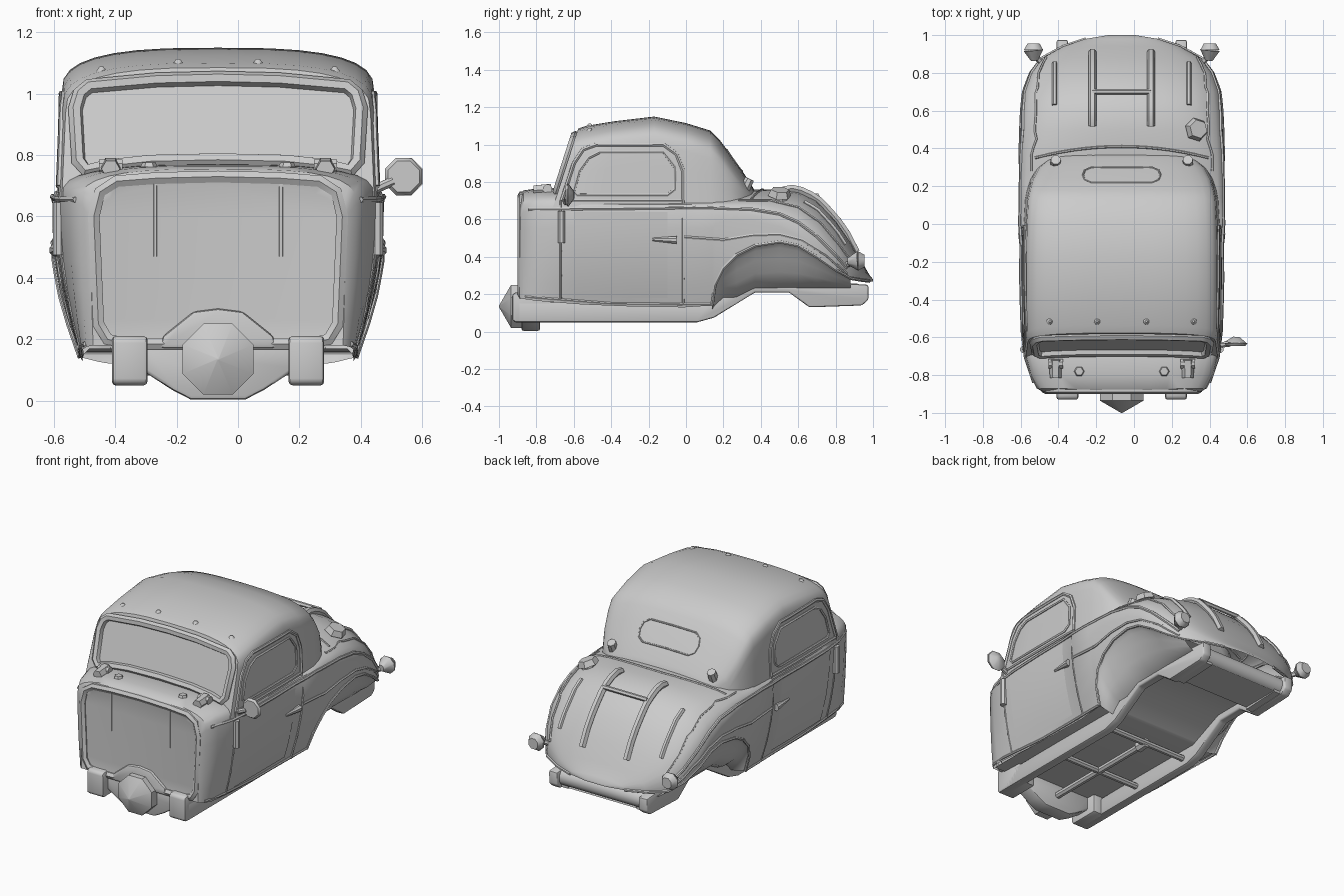
import bpy, bmesh, math
from mathutils import Vector, Matrix
from mathutils.bvhtree import BVHTree

if "Cube" in bpy.data.objects:
    bpy.data.objects.remove(bpy.data.objects["Cube"])

XC = -0.065          # the body's centre line; everything is built on x=0 and shifted at the end
trees = []

def finish(name, bm, track=False):
    bmesh.ops.recalc_face_normals(bm, faces=bm.faces)
    if track:
        trees.append(BVHTree.FromBMesh(bm))
    me = bpy.data.meshes.new(name)
    bm.to_mesh(me); bm.free()
    ob = bpy.data.objects.new(name, me)
    bpy.context.collection.objects.link(ob)
    return ob

def loft(name, rows, cap_front=False, cap_back=False, inset=None, track=False):
    bm = bmesh.new()
    vs = [[bm.verts.new(p) for p in r] for r in rows]
    for a, b in zip(vs, vs[1:]):
        for i in range(len(a) - 1):
            bm.faces.new((a[i], a[i+1], b[i+1], b[i]))
    cap = bm.faces.new(vs[0]) if cap_front else None
    if cap_back:
        bm.faces.new(vs[-1])
    bmesh.ops.recalc_face_normals(bm, faces=bm.faces)
    if inset:
        bmesh.ops.inset_individual(bm, faces=[cap], thickness=inset[0], depth=inset[1])
    return finish(name, bm, track)

def prism(name, pts, axis, a, b, bevel=0):
    at = (lambda p, t: (t, p[0], p[1])) if axis == 'x' else (lambda p, t: (p[0], t, p[1]))
    bm = bmesh.new()
    f = bm.faces.new([bm.verts.new(at(p, a)) for p in pts])
    r = bmesh.ops.extrude_face_region(bm, geom=[f])
    d = Vector(at((0, 0), b - a))
    bmesh.ops.translate(bm, verts=[v for v in r['geom'] if isinstance(v, bmesh.types.BMVert)], vec=d)
    ob = finish(name, bm)
    if bevel:
        m = ob.modifiers.new('bevel', 'BEVEL'); m.width = bevel; m.segments = 2
    return ob

def cone(name, p, q, r1, r2, n=8):
    p, q = Vector(p), Vector(q)
    rot = (q - p).to_track_quat('Z', 'Y').to_matrix().to_4x4()
    bm = bmesh.new()
    bmesh.ops.create_cone(bm, cap_ends=True, segments=n, radius1=r1, radius2=r2, depth=(q - p).length,
                          matrix=Matrix.Translation((p + q) / 2) @ rot @ Matrix.Rotation(math.pi / n, 4, 'Z'))
    return finish(name, bm)

def tube(name, pts, r, cyclic=False):
    cu = bpy.data.curves.new(name, 'CURVE')
    cu.dimensions = '3D'; cu.bevel_depth = r; cu.bevel_resolution = 1; cu.use_fill_caps = True
    sp = cu.splines.new('POLY'); sp.points.add(len(pts) - 1); sp.use_cyclic_u = cyclic
    for s, p in zip(sp.points, pts):
        s.co = (*p, 1)
    ob = bpy.data.objects.new(name, cu)
    bpy.context.collection.objects.link(ob)
    return ob

def fine(pts, n=4, closed=False):
    pts = [Vector(p) for p in pts]
    ring = pts + pts[:1] if closed else pts
    out = [a.lerp(b, i / n) for a, b in zip(ring, ring[1:]) for i in range(n)]
    return out if closed else out + [pts[-1]]

def cast(o, d, off):
    hits = [t.ray_cast(Vector(o), Vector(d)) for t in trees]
    h = min((h for h in hits if h[0]), key=lambda h: h[3], default=None)
    return h[0] - Vector(d) * off if h else None

def top(x, y, off=0): return cast((x, y, 3), (0, 0, -1), off)

def side(s, pts, off=0):
    return [p for p in (cast((3 * s, y, z), (-s, 0, 0), off) for y, z in pts) if p]

def crown(w, zs, zt, n, k=8):
    out = []
    for i in range(k + 1):
        a = math.pi / 2 * i / k
        out.append((w * abs(math.cos(a)) ** (2 / n), zs + (zt - zs) * math.sin(a) ** (2 / n)))
    return out[:-1] + [(0, zt)]

def flank(w, zs, tp, z): return w * (1 - tp * ((zs - z) / 0.53) ** 2)

def ring(half, yf): # half section, low to top, mirrored to a full arch
    full = half + [(-x, z) for x, z in half[-2::-1]]
    return [(x, yf(z), z) for x, z in full]

# lower body and tail: y, half width, belt z, top z, lower edge z (wheel arch), tuck-in, roundness
body = [(-.89, .415, .60, .735, .18, .03, 3), (-.87, .45, .64, .755, .175, .06, 3), (-.8, .485, .65, .765, .165, .1, 3),
        (-.68, .515, .66, .77, .155, .15, 3), (-.55, .527, .66, .72, .145, .17, 3), (-.3, .533, .66, .72, .135, .175, 3),
        (-.02, .533, .66, .72, .13, .175, 3), (-.01, .54, .66, .72, .13, .18, 3), (.14, .54, .655, .725, .14, .18, 2.6),
        (.155, .54, .655, .73, .25, .17, 2.6), (.2, .54, .65, .735, .34, .15, 2.5), (.27, .54, .64, .745, .41, .14, 2.5),
        (.37, .54, .62, .76, .46, .12, 2.5), (.5, .535, .58, .76, .48, .1, 2.4), (.6, .53, .53, .75, .46, .1, 2.4),
        (.7, .52, .46, .705, .40, .1, 2.3), (.8, .482, .38, .60, .33, .1, 2.3), (.88, .42, .32, .485, .285, .1, 2.3),
        (.94, .31, .29, .375, .275, 0, 2.2), (.98, .19, .28, .305, .27, 0, 2), (1.0, .07, .273, .28, .268, 0, 2)]
rows = []
for y, w, zs, zt, zb, tp, n in body:
    low = [(flank(w, zs, tp, zb + (zs - zb) * i / 5), zb + (zs - zb) * i / 5) for i in range(5)]
    rows.append(ring(low + crown(w, zs, zt, n), lambda z: y))
loft('lower_body', rows, True, True, (.035, -.008), True)

# cabin: base y, windscreen lean, half width, top z
cabin = [(-.70, .32, .497, 1.085), (-.66, .31, .507, 1.1), (-.45, .16, .51, 1.125), (-.17, 0, .51, 1.15), (0, 0, .507, 1.115),
         (.13, 0, .50, 1.075), (.18, 0, .49, 1.025), (.24, 0, .472, .945), (.3, 0, .44, .86), (.35, 0, .38, .785), (.38, 0, .3, .73)]
rows = []
for y, lean, w, zt in cabin:
    zs = max(.68, zt - .15)
    low = [(w + .012 * (1 - i / 3), .66 + (zs - .66) * i / 3) for i in range(3)]
    rows.append(ring(low + crown(w, zs, zt, 2.9), lambda z: y + lean * (z - .7)))
loft('cabin', rows, True, True, None, True)

# windscreen frame, lying in the leaning front plane
scr = [(0, .785), (.22, .78), (.36, .765), (.43, .75), (.455, .78), (.465, .95), (.45, 1.0), (.42, 1.025), (.2, 1.045), (0, 1.05)]
scr += [(-x, z) for x, z in scr[-2:0:-1]]
tube('windscreen_frame', [(x, -.705 + .32 * (z - .7), z) for x, z in scr], .024, True)

# firewall rim, ribs and bulge around the hub
rim = [(.3, .185), (.36, .2), (.39, .25), (.405, .6), (.385, .68), (.33, .715), (.2, .725), (0, .73)]
tube('firewall_rim', [(x, -.878, z) for x, z in rim + [(-x, z) for x, z in rim[-2::-1]]], .022, True)
bulge = [(.19, .17), (.18, .21), (.13, .25), (.08, .29), (0, .3)]
prism('firewall_bulge', bulge + [(-x, z) for x, z in bulge[-2::-1]], 'y', -.9, -.84, .012)
cone('hub_drum', (0, -.86, .135), (0, -.935, .135), .125, .125)
cone('hub_nose', (0, -.935, .135), (0, -1.0, .135), .125, .004)
prism('gearbox_pan', [(-.25, .1), (-.15, .035), (-.09, .004), (.09, .004), (.15, .035), (.25, .1), (.25, .18), (-.25, .18)], 'y', -.88, -.78, .012)

# underside: floor, tail bar, crossbars, drive shaft
prof = [(-.86, .17, .42), (-.6, .16, .43), (.13, .15, .44), (.15, .16, .35), (.36, .25, .35), (.56, .25, .35), (.67, .15, .3), (.93, .15, .3)]
loft('floor', [[(-w, y, z), (w, y, z)] for y, z, w in prof])
cone('tail_bar', (-.3, .9, .205), (.3, .9, .205), .055, .055, 12)
for y in (-.4, .03):
    cone('crossbar', (-.3, y, .1), (.3, y, .1), .02, .02)
cone('drive_shaft', (0, -.78, .1), (0, .0, .1), .022, .022)
cone('shaft_joint', (0, -.03, .1), (0, .04, .1), .035, .03)

rail = [(-.9, .05), (.06, .05), (.15, .075), (.37, .21), (.55, .21), (.66, .13), (.94, .14), (.975, .17),
        (.975, .25), (.68, .27), (.35, .28), (.12, .16), (-.9, .16)]
win = [(-.6, .75), (-.57, .86), (-.52, .93), (-.46, .96), (-.12, .96), (-.06, .88), (-.06, .76), (-.1, .73), (-.58, .73)]
frame = [(-.665, .7), (-.6, .9), (-.55, .975), (-.48, 1.0), (-.12, 1.0), (-.05, .95), (-.015, .86), (-.015, .7)]
lines = {'belt_moulding': ([(-.84, .655), (-.3, .66), (.1, .665), (.35, .655), (.5, .63), (.6, .585), (.7, .51), (.8, .41), (.86, .34)], .01),
         'waist_line': ([(-.66, .7), (-.02, .7)], .009),
         'fender_line': ([(-.01, .505), (.2, .49), (.35, .515), (.5, .52), (.62, .49), (.75, .41), (.86, .31)], .009),
         'deck_line': ([(.28, .70), (.45, .70), (.6, .665), (.72, .58), (.82, .46), (.88, .38)], .008),
         'door_front_seam': ([(-.67, .165), (-.67, .7)], .006), 'door_rear_seam': ([(-.015, .145), (-.015, .7)], .007),
         'door_frame': (frame, .011), 'sill_edge': ([(-.86, .185), (-.4, .15), (.13, .145)], .008)}
for s in (1, -1):
    prism('chassis_rail', rail, 'x', .285 * s, .345 * s, .01)
    prism('rail_end', [(-.93, .06), (-.91, .05), (-.72, .05), (-.72, .2), (-.91, .21), (-.93, .2)], 'x', .23 * s, .345 * s, .012)
    prism('tail_rail_block', [(.67, .135), (.93, .145), (.93, .24), (.67, .26)], 'x', .24 * s, .3 * s)
    # domed wheel well lining behind the arch
    well = []
    for y, w, zs, zt, zb, tp, n in body[8:18]:
        lo = min(zb - .02, .14 if y < .2 else .18 if y < .3 else .23)
        xo, d = flank(w, zs, tp, zb), zb - lo
        well.append([(s * (.335 + (xo - .335) * math.cos(a)), y, lo + d * (1 - math.sin(a) ** 3))
                     for a in (math.pi / 12 * i for i in range(7))])
    loft('wheel_well', well)
    # mouldings and seams laid on the side
    for name, (pts, r) in lines.items():
        tube(name, side(s, [(p.x, p.y) for p in fine([(a, b, 0) for a, b in pts])]), r)
    tube('side_window_rim', side(s, [(p.x, p.y) for p in fine([(a, b, 0) for a, b in win], 2, True)]), .009, True)
    arch = [(s * flank(w, zs, tp, zb), y, zb) for y, w, zs, zt, zb, tp, n in body[8:20]]
    tube('arch_lip', arch, .009)
    loft('door_panel', [side(s, [(y, .18 + .46 * i / 8) for i in range(9)], .004) for y in (-.6, -.5, -.4, -.3, -.2, -.1)])
    h = side(s, [(-.665, .56)], .006)[0]
    cone('door_hinge', h - Vector((0, 0, .085)), h + Vector((0, 0, .085)), .02, .02)
    d = side(s, [(-.07, .49)], -.01)[0]
    cone('handle_stem', d, d + Vector((s * .02, 0, 0)), .022, .02)
    cone('handle_lever', d + Vector((s * .016, .02, 0)), d + Vector((s * .012, -.11, .003)), .022, .009)
    # firewall ribs and cowl fittings
    tube('firewall_rib', [(s * .205, -.877, .47), (s * .205, -.877, .72)], .009)
    c = top(s * .35, -.77)
    cone('cowl_hinge', c + Vector((0, .05, .01)), c + Vector((0, -.045, .005)), .035, .03, 6)
    cone('cowl_hinge_pin', c + Vector((-.038, .03, .012)), c + Vector((.038, .03, .012)), .026, .026)
    c = top(s * .225, -.78)
    cone('cowl_knob', c, c + Vector((0, 0, .014)), .028, .022, 6)
    for x in (.13, .38):
        c = top(s * x, -.515)
        cone('roof_stud', c - Vector((0, 0, .005)), c + Vector((0, 0, .012)), .02, .006)
    # rear deck fittings
    tube('deck_rail', [top(s * .155, .52 + .39 * i / 8, .004 if i in (0, 8) else .018) for i in range(9)], .022)
    tube('deck_rib', [top(s * .355, .63 + .22 * i / 6) for i in range(7)], .015)
    c = top(s * .35, .33)
    cone('deck_hinge', c - Vector((0, .02, .02)), c + Vector((0, .01, .04)), .032, .027)
    # tail lamps on short stalks
    cone('lamp_stalk', (s * .41, .84, .35), (s * .46, .89, .37), .016, .016, 6)
    cone('lamp_cup', (s * .462, .865, .375), (s * .467, .92, .378), .02, .056)
    cone('lamp_lens', (s * .467, .92, .378), (s * .467, .955, .378), .056, .035)

c = Vector((0, 0, .028))
tube('deck_crossbar', [top(.155, .7) + c, top(-.155, .7) + c], .014)
tube('deck_seam', [p for p in (top(-.46 + .92 * i / 14, .41 - .06 * (i / 7 - 1) ** 2) for i in range(15)) if p], .007)

# rear window rim, wrapped on the sloping cabin back
rw = [(.16, .22), (.195, .235), (.205, .26), (.195, .285), (.16, .3), (-.16, .3), (-.195, .285), (-.205, .26), (-.195, .235), (-.16, .22)]
tube('rear_window_rim', [top(p.x, p.y) for p in fine([(a, b, 0) for a, b in rw], 2, True)], .005, True)

# fuel filler
f = top(.395, .5)
cone('filler_neck', f - Vector((0, 0, .03)), f + Vector((0, 0, .02)), .045, .04)
cone('filler_cap', f + Vector((0, 0, .01)), f + Vector((.012, .003, .043)), .064, .05, 6)

# one round mirror on the right
cone('mirror_arm', (.48, -.645, .675), (.57, -.635, .715), .016, .016)
cone('mirror_back', (.605, -.63, .73), (.608, -.598, .73), .066, .02)
cone('mirror_face', (.605, -.63, .73), (.605, -.645, .73), .066, .055)

# finish: curves to meshes, shift to the centre line, shade
for ob in bpy.data.objects:
    ob.location.x += XC
    ob.select_set(True)
    bpy.context.view_layer.objects.active = ob
bpy.ops.object.convert(target='MESH')
bpy.ops.object.shade_smooth_by_angle(angle=math.radians(40))
